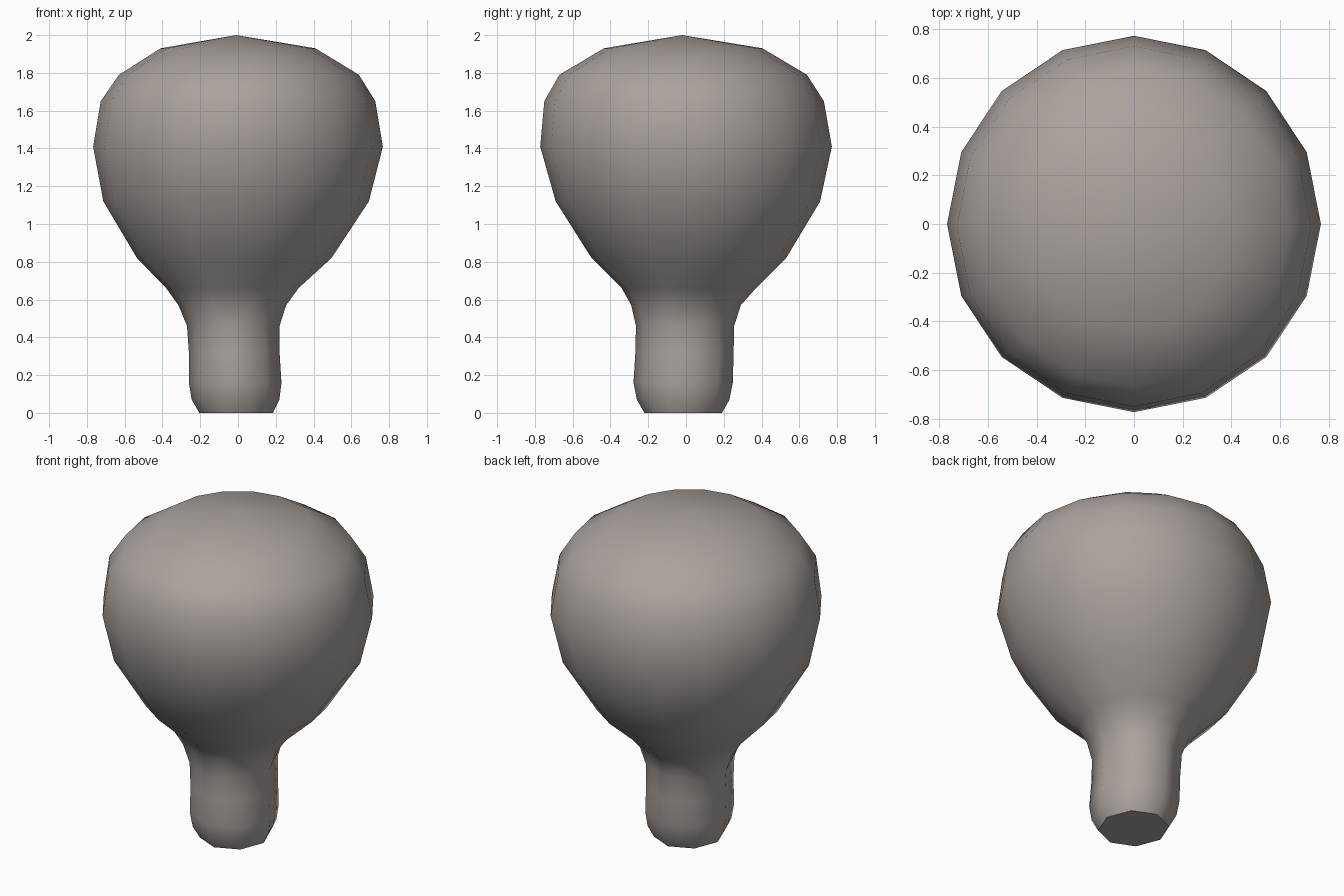
import bpy, bmesh, math

if "Cube" in bpy.data.objects:
    bpy.data.objects.remove(bpy.data.objects["Cube"])

SIDES = 16

# single taupe colour
mat = bpy.data.materials.new("warm_grey")
mat.diffuse_color = (0.40, 0.36, 0.335, 1.0)
mat.use_nodes = True
mat.node_tree.nodes["Principled BSDF"].inputs["Base Color"].default_value = mat.diffuse_color

# rings: z, centre x, centre y, radius x, radius y, roundness (0 = octagon, 1 = full 16 sides)
RINGS = [
    (0.00, -0.010, -0.015, 0.195, 0.205, 0.0),
    (0.07, -0.013, -0.015, 0.232, 0.245, 0.0),
    (0.16, -0.015, -0.015, 0.245, 0.263, 0.0),
    (0.32, -0.020, -0.008, 0.240, 0.260, 0.0),
    (0.46, -0.025, -0.005, 0.245, 0.260, 0.0),
    (0.57, -0.030, 0.000, 0.285, 0.290, 0.2),
    (0.66, -0.030, 0.015, 0.350, 0.355, 0.5),
    (0.82, -0.020, 0.015, 0.515, 0.515, 1.0),
    (1.12, -0.010, 0.010, 0.703, 0.700, 1.0),
    (1.41, 0.000, 0.000, 0.767, 0.772, 1.0),
    (1.65, 0.000, -0.010, 0.727, 0.740, 1.0),
    (1.79, 0.005, -0.015, 0.635, 0.655, 1.0),
    (1.93, 0.000, -0.015, 0.410, 0.420, 1.0),
]

bm = bmesh.new()
loops = []
for z, cx, cy, rx, ry, roundness in RINGS:
    loop = []
    for i in range(SIDES):
        a = 2 * math.pi * i / SIDES
        k = 1.0
        if i % 2:
            flat = math.cos(math.pi / 8)
            k = flat + (1 - flat) * roundness
        loop.append(bm.verts.new((cx + rx * k * math.cos(a),
                                  cy + ry * k * math.sin(a), z)))
    loops.append(loop)

# side walls of stem and head
for lo, hi in zip(loops, loops[1:]):
    for i in range(SIDES):
        j = (i + 1) % SIDES
        bm.faces.new((lo[i], lo[j], hi[j], hi[i])).smooth = True

# crown of the head
tip = bm.verts.new((-0.01, -0.02, 2.0))
for i in range(SIDES):
    bm.faces.new((loops[-1][i], loops[-1][(i + 1) % SIDES], tip)).smooth = True

# flat base with a sharp rim
base = bm.faces.new(list(reversed(loops[0])))
base.smooth = False
for e in base.edges:
    e.smooth = False

mesh = bpy.data.meshes.new("rounded_head_on_stem")
bm.to_mesh(mesh)
bm.free()
mesh.materials.append(mat)
obj = bpy.data.objects.new("rounded_head_on_stem", mesh)
bpy.context.collection.objects.link(obj)
